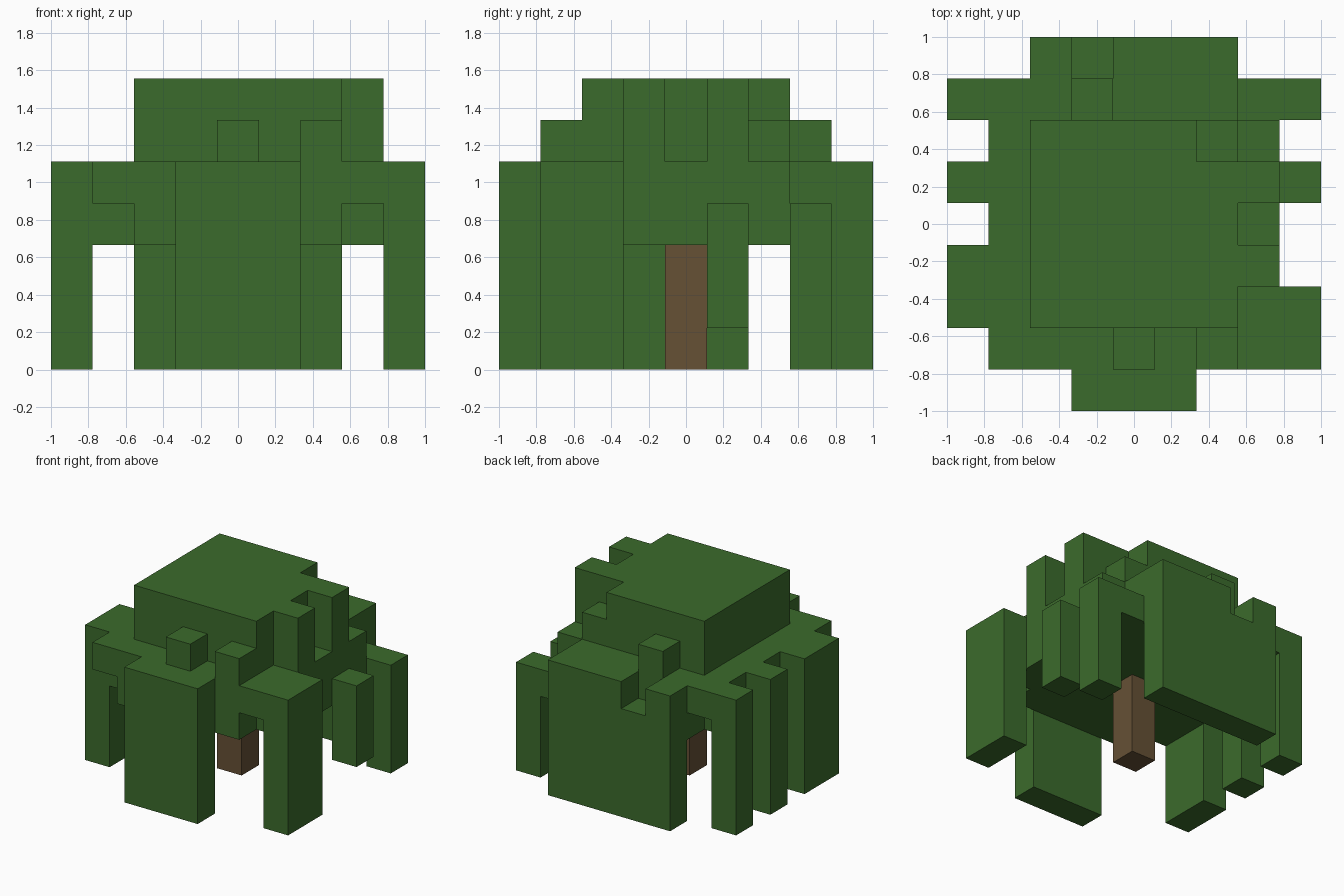
import bpy
import bmesh

if "Cube" in bpy.data.objects:
    bpy.data.objects.remove(bpy.data.objects["Cube"])

U = 2 / 9  # size of one block; the grid is 9 x 9 x 7 blocks


def material(name, rgb):
    m = bpy.data.materials.new(name)
    m.diffuse_color = (*rgb, 1)
    m.use_nodes = True
    m.node_tree.nodes["Principled BSDF"].inputs["Base Color"].default_value = m.diffuse_color
    return m


leaf = material("leaf green", (0.044, 0.147, 0.025))
bark = material("bark brown", (0.133, 0.082, 0.036))


def box(x0, x1, y0, y1, z0, z1):
    """Block cells from the first to the last index, both included."""
    return {(x, y, z) for x in range(x0, x1 + 1)
            for y in range(y0, y1 + 1) for z in range(z0, z1 + 1)}


parts = {}

# trunk
parts["trunk"] = box(4, 4, 4, 4, 0, 2)

# wide canopy layer: two blocks thick with thinner corners
canopy = box(1, 7, 1, 7, 3, 4)
canopy -= {(1, 1, 3), (7, 1, 3), (1, 7, 3), (7, 7, 4)}
parts["canopy"] = canopy

# raised crown with a stepped back corner
parts["crown"] = box(2, 6, 2, 6, 5, 6) - {(6, 6, 6)}

# small tufts beside the crown
parts["front_tuft"] = box(4, 4, 1, 1, 5, 5)
parts["front_right_tuft"] = box(6, 6, 1, 1, 5, 5)
parts["back_tuft"] = box(3, 3, 7, 7, 5, 5)
for name, y in (("right_tuft_front", 3), ("right_tuft_back", 5)):
    parts[name] = box(7, 7, y, y, 5, 6)

# hanging curtains of leaves around the rim
parts["front_curtain"] = box(3, 5, 0, 0, 0, 4)
parts["back_curtain"] = box(2, 6, 8, 8, 0, 4) - {(3, 8, 4)}
parts["left_curtain_front"] = box(0, 0, 2, 3, 0, 4)
parts["left_curtain_middle"] = box(0, 0, 5, 5, 0, 4)
parts["left_curtain_back"] = box(0, 0, 7, 7, 0, 4)
parts["right_curtain_front"] = box(8, 8, 1, 2, 0, 4)
parts["right_curtain_middle"] = box(8, 8, 5, 5, 1, 3)
parts["right_curtain_back"] = box(8, 8, 7, 7, 0, 3)

filled = set().union(*parts.values())


def build(name, cells, mat):
    """Make the outer skin of the cells, leaving out faces against other blocks."""
    bm = bmesh.new()
    for c in sorted(cells):
        for axis in range(3):
            for side in (0, 1):
                n = list(c)
                n[axis] += 2 * side - 1
                if tuple(n) in filled:
                    continue
                a, b = (axis + 1) % 3, (axis + 2) % 3
                corners = [(0, 0), (1, 0), (1, 1), (0, 1)]
                if not side:
                    corners.reverse()
                quad = []
                for p, q in corners:
                    v = list(c)
                    v[axis] += side
                    v[a] += p
                    v[b] += q
                    quad.append(bm.verts.new((v[0] * U - 1, v[1] * U - 1, v[2] * U)))
                bm.faces.new(quad)
    bmesh.ops.remove_doubles(bm, verts=bm.verts, dist=0.001)
    bmesh.ops.dissolve_limit(bm, angle_limit=0.01, verts=bm.verts, edges=bm.edges)
    mesh = bpy.data.meshes.new(name)
    bm.to_mesh(mesh)
    bm.free()
    mesh.materials.append(mat)
    bpy.context.collection.objects.link(bpy.data.objects.new(name, mesh))


for part, cells in parts.items():
    build(part, cells, bark if part == "trunk" else leaf)
